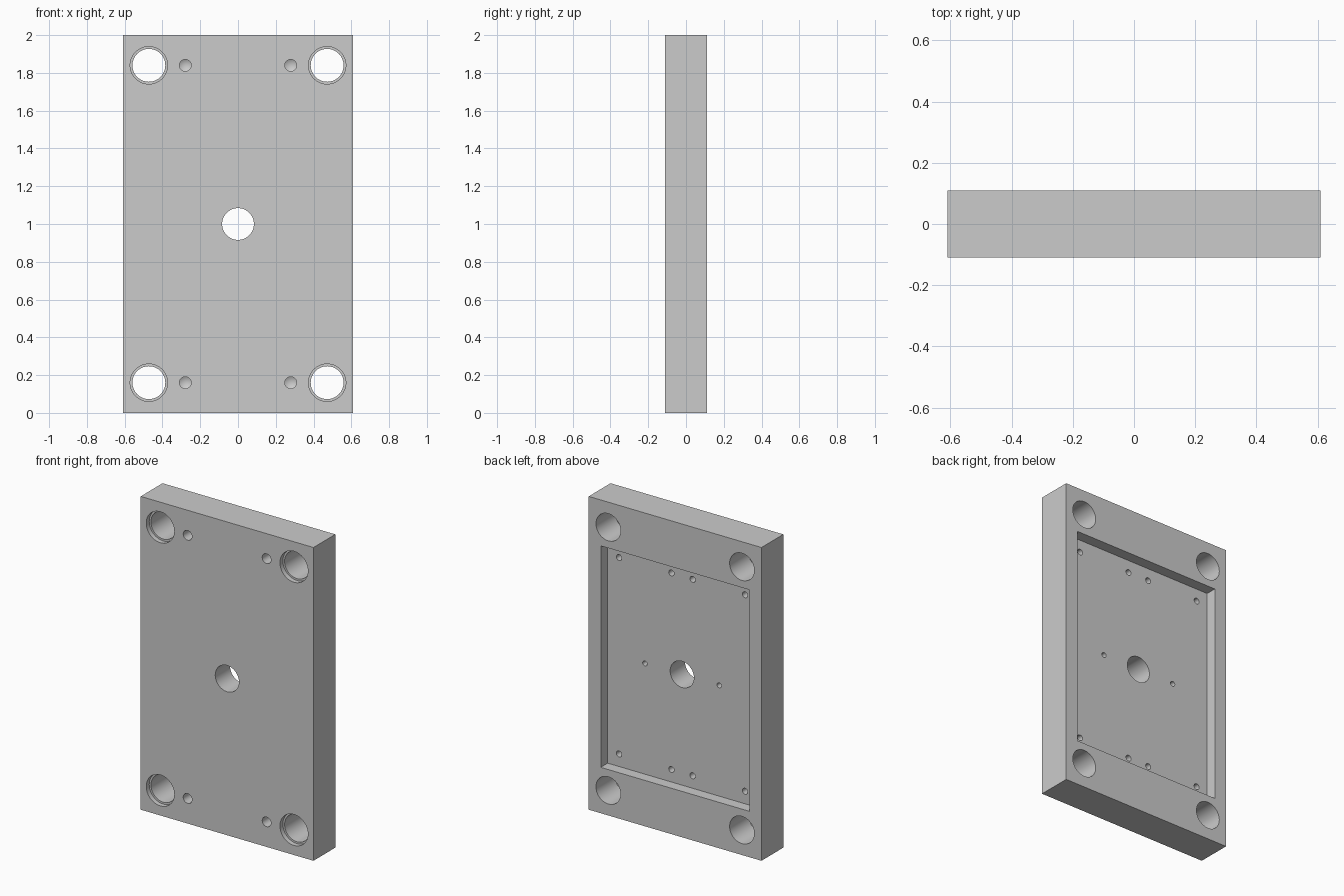
import bpy, bmesh, math

if "Cube" in bpy.data.objects:
    bpy.data.objects.remove(bpy.data.objects["Cube"])

W, T, H = 1.22, 0.22, 2.0
FRONT, BACK, FLOOR = -T / 2, T / 2, 0.04
SEG = 48


def add_box(bm, x0, x1, y0, y1, z0, z1):
    res = bmesh.ops.create_cube(bm, size=1)
    for v in res["verts"]:
        v.co.x = x0 if v.co.x < 0 else x1
        v.co.y = y0 if v.co.y < 0 else y1
        v.co.z = z0 if v.co.z < 0 else z1


def add_turned(bm, x, z, profile):
    """Solid of revolution about y; profile is (radius, y), radius 0 makes a tip."""
    rings = []
    for r, y in profile:
        n = SEG if r > 0 else 1
        rings.append([bm.verts.new((x + r * math.cos(2 * math.pi * i / SEG), y,
                                    z + r * math.sin(2 * math.pi * i / SEG)))
                      for i in range(n)])
    for a, b in zip(rings, rings[1:]):
        for i in range(SEG):
            j = (i + 1) % SEG
            if len(b) == 1:
                bm.faces.new((a[i], a[j], b[0]))
            else:
                bm.faces.new((a[i], a[j], b[j], b[i]))
    for ring in (rings[0], rings[-1]):
        if len(ring) > 1:
            bm.faces.new(ring)


def drilled(r, start, depth, sign):
    """Blind drill hole with conical bottom."""
    return [(r, start - sign * 0.02), (r, start + sign * depth),
            (0, start + sign * (depth + r * 0.6))]


def make_object(name, bm):
    bmesh.ops.recalc_face_normals(bm, faces=bm.faces[:])
    me = bpy.data.meshes.new(name)
    bm.to_mesh(me)
    bm.free()
    ob = bpy.data.objects.new(name, me)
    bpy.context.collection.objects.link(ob)
    return ob


# Plate body
bm = bmesh.new()
add_box(bm, -W / 2, W / 2, FRONT, BACK, 0, H)
plate = make_object("plate", bm)

# Rectangular pocket in the back
bm = bmesh.new()
add_box(bm, -0.525, 0.525, FLOOR, BACK + 0.1, 0.293, 1.707)
pocket = make_object("pocket_cutter", bm)

bm = bmesh.new()
# Centre through hole
add_turned(bm, 0, 1, [(0.084, FRONT - 0.05), (0.084, BACK + 0.05)])
for sx in (-1, 1):
    # Small holes beside the centre, drilled from the pocket floor
    add_turned(bm, sx * 0.262, 1, drilled(0.016, FLOOR, 0.08, -1))
    for sz in (-1, 1):
        # Counterbored corner holes
        add_turned(bm, sx * 0.472, 1 + sz * 0.84,
                   [(0.099, FRONT - 0.05), (0.099, FRONT + 0.03),
                    (0.087, FRONT + 0.03), (0.087, BACK + 0.05)])
        # Blind holes in the front
        add_turned(bm, sx * 0.279, 1 + sz * 0.84, drilled(0.031, FRONT, 0.12, 1))
        # Blind holes along the pocket ends
        for x in (0.075, 0.445):
            add_turned(bm, sx * x, 1 + sz * 0.627, drilled(0.019, FLOOR, 0.08, -1))
holes = make_object("hole_cutter", bm)

# Cut the plate
bpy.context.view_layer.objects.active = plate
plate.select_set(True)
for cutter in (pocket, holes):
    cutter.hide_render = True
    mod = plate.modifiers.new("cut", "BOOLEAN")
    mod.operation = "DIFFERENCE"
    mod.solver = "EXACT"
    mod.object = cutter
    bpy.ops.object.modifier_apply(modifier=mod.name)
    bpy.data.objects.remove(cutter)
bpy.ops.object.shade_smooth_by_angle(angle=math.radians(30))
